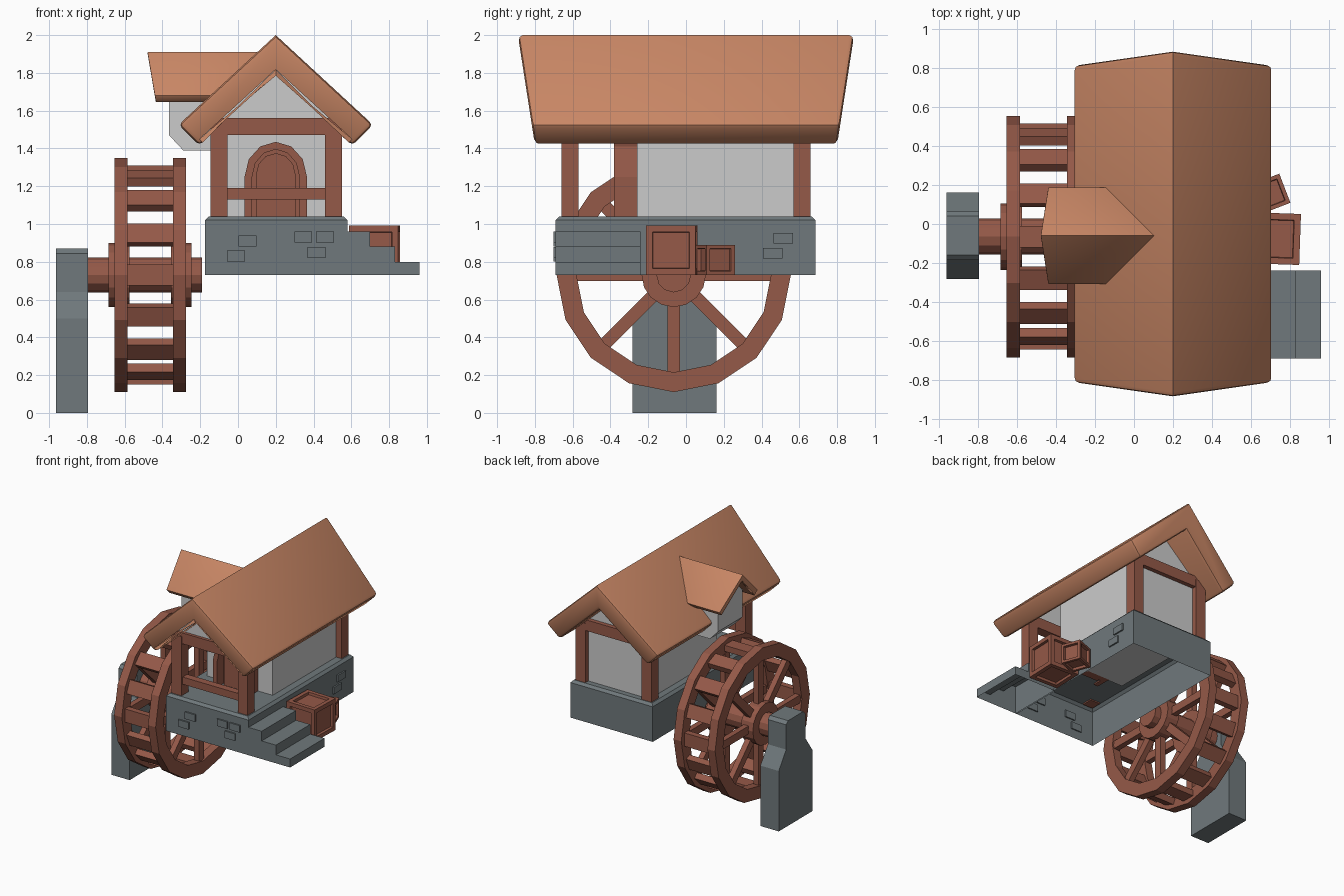
import bpy, bmesh
from math import sin, cos, pi, radians
from mathutils import Matrix, Vector

if "Cube" in bpy.data.objects:
    bpy.data.objects.remove(bpy.data.objects["Cube"])


def material(name, rgb):
    m = bpy.data.materials.new(name)
    m.diffuse_color = (*rgb, 1)
    m.use_nodes = True
    m.node_tree.nodes["Principled BSDF"].inputs["Base Color"].default_value = m.diffuse_color
    return m


WOOD = material("wood", (0.30, 0.10, 0.065))
STONE = material("stone", (0.16, 0.19, 0.20))
THATCH = material("thatch", (0.58, 0.24, 0.13))
XC = 0.2            # house centre line
WY, WZ = -0.065, 0.73   # wheel axis


def finish(name, bm, mat=None, smooth=None):
    bmesh.ops.recalc_face_normals(bm, faces=bm.faces)
    me = bpy.data.meshes.new(name)
    bm.to_mesh(me)
    bm.free()
    if mat:
        me.materials.append(mat)
    if smooth:
        me.shade_smooth()
        me.set_sharp_from_angle(angle=radians(smooth))
    ob = bpy.data.objects.new(name, me)
    bpy.context.collection.objects.link(ob)
    return ob


def add_box(bm, x0, x1, y0, y1, z0, z1, matrix=None):
    m = Matrix.Translation(((x0 + x1) / 2, (y0 + y1) / 2, (z0 + z1) / 2))
    m = m @ Matrix.Diagonal((x1 - x0, y1 - y0, z1 - z0, 1))
    return bmesh.ops.create_cube(bm, size=1, matrix=(matrix or Matrix()) @ m)["verts"]


def add_prism(bm, pts, axis, a, b):
    """Extrude a profile: axis 'y' takes (x, z) points, axis 'x' takes (y, z)."""
    def put(p, d):
        return (p[0], d, p[1]) if axis == 'y' else (d, p[0], p[1])
    lo = [bm.verts.new(put(p, a)) for p in pts]
    hi = [bm.verts.new(put(p, b)) for p in pts]
    bm.faces.new(lo)
    bm.faces.new(hi[::-1])
    for i in range(len(pts)):
        j = (i + 1) % len(pts)
        bm.faces.new((lo[i], lo[j], hi[j], hi[i]))


def circle(r, n):
    return [(WY + r * cos(2 * pi * i / n), WZ + r * sin(2 * pi * i / n)) for i in range(n)]


def add_ring(bm, r0, r1, x0, x1, n=16):
    loops = [[bm.verts.new((x, *p)) for p in circle(r, n)]
             for x, r in ((x0, r0), (x0, r1), (x1, r1), (x1, r0))]
    for k in range(4):
        a, b = loops[k], loops[(k + 1) % 4]
        for i in range(n):
            j = (i + 1) % n
            bm.faces.new((a[i], a[j], b[j], b[i]))


def open_bottom(bm, z):
    low = [f for f in bm.faces if all(abs(v.co.z - z) < 1e-4 for v in f.verts)]
    bmesh.ops.delete(bm, geom=low, context='FACES')


# Stone plinth, open underneath, softened top edge
bm = bmesh.new()
add_box(bm, -0.175, 0.58, -0.69, 0.685, 0.73, 1.04)
top = [e for e in bm.edges if all(v.co.z > 1 for v in e.verts)]
bmesh.ops.bevel(bm, geom=top, offset=0.02, segments=1, affect='EDGES')
open_bottom(bm, 0.73)
finish("plinth", bm, STONE)

# Raised stones on the plinth
bm = bmesh.new()
for x, z in ((0.05, 0.91), (-0.01, 0.83), (0.345, 0.93), (0.46, 0.93), (0.415, 0.85)):
    add_box(bm, x - 0.047, x + 0.047, -0.702, -0.68, z - 0.029, z + 0.029)
for y, z in ((0.515, 0.925), (0.46, 0.845)):
    add_box(bm, 0.57, 0.592, y - 0.052, y + 0.052, z - 0.028, z + 0.028)
finish("plinth_stones", bm, STONE)

# Steps
bm = bmesh.new()
add_prism(bm, [(0.57, 0.73), (0.96, 0.73), (0.96, 0.80), (0.83, 0.80), (0.83, 0.88),
               (0.70, 0.88), (0.70, 0.96), (0.57, 0.96)], 'y', -0.69, -0.24)
open_bottom(bm, 0.73)
finish("steps", bm, STONE)

# Crates with recessed panels
for name, x, y, s, ang in (("large_crate", 0.722, -0.075, 0.262, -2),
                           ("small_crate", 0.70, 0.155, 0.16, 21)):
    bm = bmesh.new()
    m = Matrix.Translation((x, y, 0.73 + s / 2)) @ Matrix.Rotation(radians(ang), 4, 'Z')
    bmesh.ops.create_cube(bm, size=s, matrix=m)
    bmesh.ops.inset_individual(bm, faces=bm.faces[:], thickness=s * 0.18)
    panels = [f for f in bm.faces if f.calc_area() > s * s * 0.3]
    bmesh.ops.inset_individual(bm, faces=panels, thickness=0.004, depth=-0.02)
    finish(name, bm, WOOD)

# House walls with gable, and the thin porch gable
bm = bmesh.new()
add_prism(bm, [(-0.10, 1.03), (0.50, 1.03), (0.50, 1.56), (XC, 1.84), (-0.10, 1.56)],
          'y', -0.26, 0.62)
finish("house_walls", bm)
bm = bmesh.new()
add_prism(bm, [(-0.10, 1.50), (0.50, 1.50), (0.50, 1.56), (XC, 1.84), (-0.10, 1.56)],
          'y', -0.63, -0.59)
finish("porch_gable", bm)

# Timber frame
bm = bmesh.new()
for x in (-0.10, 0.505):
    for y in (-0.615, 0.615):
        add_box(bm, x - 0.045, x + 0.045, y - 0.045, y + 0.045, 1.03, 1.53)
for y in (-0.615, 0.615):
    add_box(bm, -0.14, 0.545, y - 0.04, y + 0.04, 1.47, 1.56)
add_box(bm, -0.06, 0.465, -0.645, -0.585, 1.13, 1.19)
finish("timber_frame", bm, WOOD)


# Arched door and frame
def arch(w, spring, rise, n=6):
    return ([(XC + w, 1.03)] + [(XC + w * cos(pi * i / n), spring + rise * sin(pi * i / n))
                                for i in range(n + 1)] + [(XC - w, 1.03)])


bm = bmesh.new()
add_prism(bm, arch(0.165, 1.25, 0.185) + arch(0.125, 1.25, 0.145)[::-1], 'y', -0.38, -0.25)
finish("door_frame", bm, WOOD)
bm = bmesh.new()
add_prism(bm, arch(0.126, 1.25, 0.146), 'y', -0.30, -0.25)
add_prism(bm, arch(0.105, 1.26, 0.115), 'y', -0.32, -0.25)
finish("door", bm, WOOD)


# Thick chevron roofs
def roof(name, ridge, eave, soffit, under, v_lo, v_hi, bevel, place):
    prof = [(0, ridge), eave, soffit, (0, under), (-soffit[0], soffit[1]), (-eave[0], eave[1])]
    bm = bmesh.new()
    lo = [bm.verts.new((u, v_lo(ridge - z), z)) for u, z in prof]
    hi = [bm.verts.new((u, v_hi(ridge - z), z)) for u, z in prof]
    for i in range(6):
        j = (i + 1) % 6
        bm.faces.new((lo[i], lo[j], hi[j], hi[i]))
    for ring in (lo, hi):
        for q in ((0, 1, 2, 3), (0, 3, 4, 5)):
            bm.faces.new([ring[k] for k in q])
    edges = [e for e in bm.edges if any(abs(v.co.x) > 0.01 for v in e.verts)]
    bmesh.ops.bevel(bm, geom=edges, offset=bevel, segments=2, profile=0.5, affect='EDGES')
    for v in bm.verts:
        v.co = place(v.co.copy())
    return finish(name, bm, THATCH, 40)


roof("main_roof", 2.0, (0.515, 1.525), (0.405, 1.415), 1.785,
     lambda d: -0.89 + 0.155 * d, lambda d: 0.89 - 0.155 * d, 0.025,
     lambda c: Vector((XC + c.x, c.y, c.z)))
roof("dormer_roof", 1.91, (0.25, 1.68), (0.215, 1.643), 1.85,
     lambda d: -0.48 + 0.17 * d, lambda d: 0.12 - 0.85 * d, 0.005,
     lambda c: Vector((c.y, -0.06 + c.x, c.z)))

# Dormer walls with chamfered foot
bm = bmesh.new()
add_prism(bm, [(-0.365, 1.70), (-0.365, 1.47), (-0.29, 1.39), (-0.05, 1.39), (-0.05, 1.70)],
          'y', -0.22, 0.10)
add_prism(bm, [(-0.22, 1.69), (0.10, 1.69), (-0.06, 1.86)], 'x', -0.365, -0.05)
finish("dormer_walls", bm)

# Water wheel: rims, hubs, spokes
for name, x0, x1, h0, h1 in (("outer_wheel_rim", -0.655, -0.585, -0.685, -0.575),
                             ("inner_wheel_rim", -0.345, -0.275, -0.355, -0.245)):
    bm = bmesh.new()
    add_ring(bm, 0.515, 0.62, x0, x1)
    add_prism(bm, circle(0.17, 16), 'x', h0, h1)
    for k in range(8):
        m = Matrix.Translation((0, WY, WZ)) @ Matrix.Rotation(k * pi / 4, 4, 'X')
        add_box(bm, x0 + 0.012, x1 - 0.012, -0.033, 0.033, 0.12, 0.53, m)
    finish(name, bm, WOOD)

# Paddles between the rims
bm = bmesh.new()
for k in range(16):
    m = Matrix.Translation((0, WY, WZ)) @ Matrix.Rotation(k * pi / 8, 4, 'X')
    add_box(bm, -0.59, -0.34, -0.055, 0.055, 0.53, 0.58, m)
finish("wheel_paddles", bm, WOOD)

# Axle
bm = bmesh.new()
add_prism(bm, circle(0.092, 12), 'x', -0.81, -0.19)
finish("wheel_axle", bm, WOOD)

# Stone pier carrying the axle
bm = bmesh.new()
half = [(0.222, 0), (0.222, 0.50), (0.125, 0.64), (0.125, 0.845), (0.10, 0.87)]
add_prism(bm, [(-0.06 + y, z) for y, z in half] + [(-0.06 - y, z) for y, z in half[::-1]],
          'x', -0.963, -0.795)
finish("axle_pier", bm, STONE)
